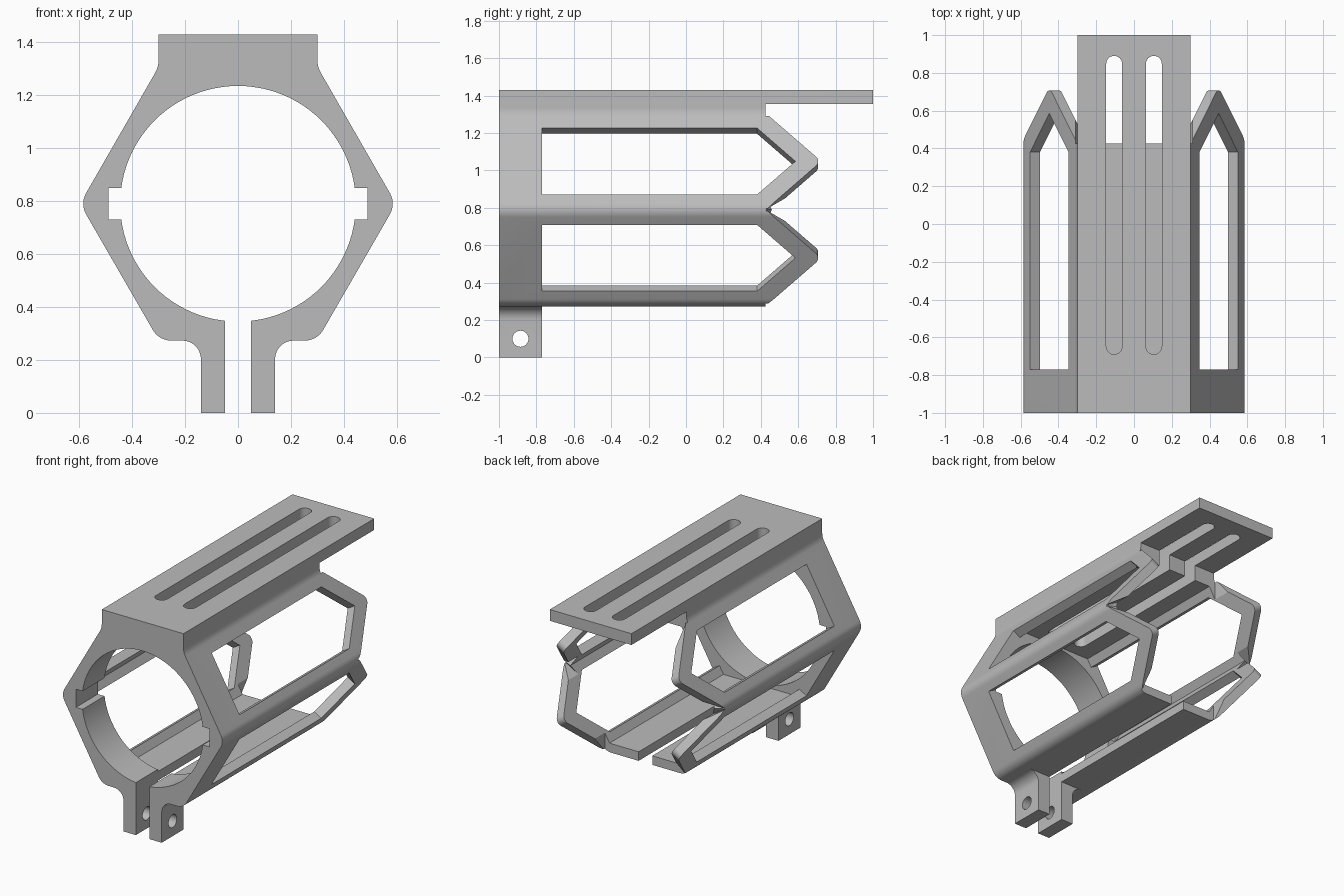
import bpy, bmesh, math
from mathutils import Vector

if "Cube" in bpy.data.objects:
    bpy.data.objects.remove(bpy.data.objects["Cube"], do_unlink=True)

grey = bpy.data.materials.new("plain grey")
grey.use_nodes = True
grey.diffuse_color = (0.5, 0.5, 0.5, 1)
grey.node_tree.nodes["Principled BSDF"].inputs["Base Color"].default_value = (0.5, 0.5, 0.5, 1)

X, Y, Z = Vector((1, 0, 0)), Vector((0, 1, 0)), Vector((0, 0, 1))
CENTRE = Vector((0, 0, 0.79))
APOTHEM, WALL = 0.517, 0.06
SIDE = APOTHEM / math.cos(math.pi / 6)      # hexagon corner radius = side length
RING_END, BODY_END = -0.77, 0.425


def rounded(points, steps=8):
    """Polygon from (u, v, fillet radius) corners."""
    out = []
    for i, (u, v, r) in enumerate(points):
        p = Vector((u, v))
        if r == 0:
            out.append(p)
            continue
        a = (Vector(points[i - 1][:2]) - p).normalized()
        b = (Vector(points[(i + 1) % len(points)][:2]) - p).normalized()
        half = a.angle(b) / 2
        mid = p + (a + b).normalized() * (r / math.sin(half))
        start = p + a * (r / math.tan(half)) - mid
        end = p + b * (r / math.tan(half)) - mid
        sweep = math.pi - 2 * half
        for k in range(steps + 1):
            t = k / steps
            arc = (start * math.sin((1 - t) * sweep) + end * math.sin(t * sweep)) / math.sin(sweep)
            out.append(mid + arc)
    return out


def prism(name, pts, u, v, w, low, high, origin=Vector()):
    """Extrude a polygon in the u-v plane along w."""
    bm = bmesh.new()
    rings = [[bm.verts.new(origin + u * p[0] + v * p[1] + w * d) for p in pts] for d in (low, high)]
    bm.faces.new(rings[0])
    bm.faces.new(rings[1])
    for i in range(len(pts)):
        bm.faces.new((rings[0][i - 1], rings[0][i], rings[1][i], rings[1][i - 1]))
    bmesh.ops.recalc_face_normals(bm, faces=bm.faces)
    mesh = bpy.data.meshes.new(name)
    bm.to_mesh(mesh)
    bm.free()
    obj = bpy.data.objects.new(name, mesh)
    bpy.context.collection.objects.link(obj)
    return obj


def circle(r, n, cu=0, cv=0):
    return [(cu + r * math.cos(math.tau * i / n), cv + r * math.sin(math.tau * i / n)) for i in range(n)]


def box(x0, x1, z0, z1):
    return [(x0, z0), (x1, z0), (x1, z1), (x0, z1)]


def cut(target, cutter):
    mod = target.modifiers.new("cut", 'BOOLEAN')
    mod.operation, mod.solver, mod.object = 'DIFFERENCE', 'EXACT', cutter
    bpy.context.view_layer.objects.active = target
    bpy.ops.object.modifier_apply(modifier=mod.name)
    bpy.data.objects.remove(cutter, do_unlink=True)


# Outer section: hexagon with flat top block and two clamp lugs
half = SIDE / 2
floor = CENTRE.z - APOTHEM
right = [(0.3, 1.43, 0), (0.3, CENTRE.z + APOTHEM, 0.1), (SIDE, CENTRE.z, 0.08),
         (half, floor, 0.08), (0.14, floor, 0.07), (0.14, 0, 0)]
left = [(-x, z, r) for x, z, r in reversed(right)]
body = prism("clamp_cage", rounded(right + left), X, Z, Y, -1, 1)


def cut_section(pts, low, high):
    cut(body, prism("cutter", pts, X, Z, Y, low, high))


# Round bore with two side notches, and the clamp slit
cut_section(circle(0.445, 96, 0, CENTRE.z), -1.1, 1.1)
cut_section(box(-0.49, 0.49, 0.73, 0.85), -1.1, 1.1)
cut_section(box(-0.05, 0.05, -0.1, 0.6), -1.1, 1.1)

# Thin hexagonal shell behind the front ring
inner = circle((APOTHEM - WALL) / math.cos(math.pi / 6), 6, 0, CENTRE.z)
cut_section(inner, RING_END, 1.1)

# Lugs only under the ring, then trim the ends around the top plate
cut_section(box(-0.29, 0.29, -0.1, floor), RING_END, 1.1)
cut_section(box(-0.31, 0.31, 1.15, 1.355), BODY_END, 1.1)
cut_section(box(-half, half, 0.1, 0.4), BODY_END, 1.1)

# Four slanted panels: pointed ends and pointed windows
tip = [(BODY_END, half, 0), (BODY_END + half, 0, 0.04), (BODY_END, -half, 0), (1.1, -half, 0), (1.1, half, 0)]
window = [(RING_END, -0.205), (0.38, -0.205), (0.585, 0), (0.38, 0.205), (RING_END, 0.205)]
for sx in (1, -1):
    for sz in (1, -1):
        normal = Vector((sx * math.cos(math.pi / 6), 0, sz * 0.5))
        along = Vector((-sx * 0.5, 0, sz * math.cos(math.pi / 6)))
        for pts in (rounded(tip), window):
            cut(body, prism("cutter", pts, Y, along, normal, 0.38, 0.62, CENTRE))

# Long rounded slots in the top plate
for sx in (1, -1):
    slot = rounded([(sx * 0.105 + a * 0.042, y, 0.0419) for a, y in
                    ((-1, -0.69), (1, -0.69), (1, 0.89), (-1, 0.89))])
    cut(body, prism("cutter", slot, X, Y, Z, 1.1, 1.5))

# Bolt hole through the lugs
cut(body, prism("cutter", circle(0.043, 32, -0.885, 0.1), Y, Z, X, -0.3, 0.3))

body.data.materials.clear()
body.data.materials.append(grey)
for poly in body.data.polygons:
    poly.material_index = 0
bpy.ops.object.select_all(action='DESELECT')
body.select_set(True)
bpy.context.view_layer.objects.active = body
bpy.ops.object.shade_smooth_by_angle(angle=math.radians(25))
